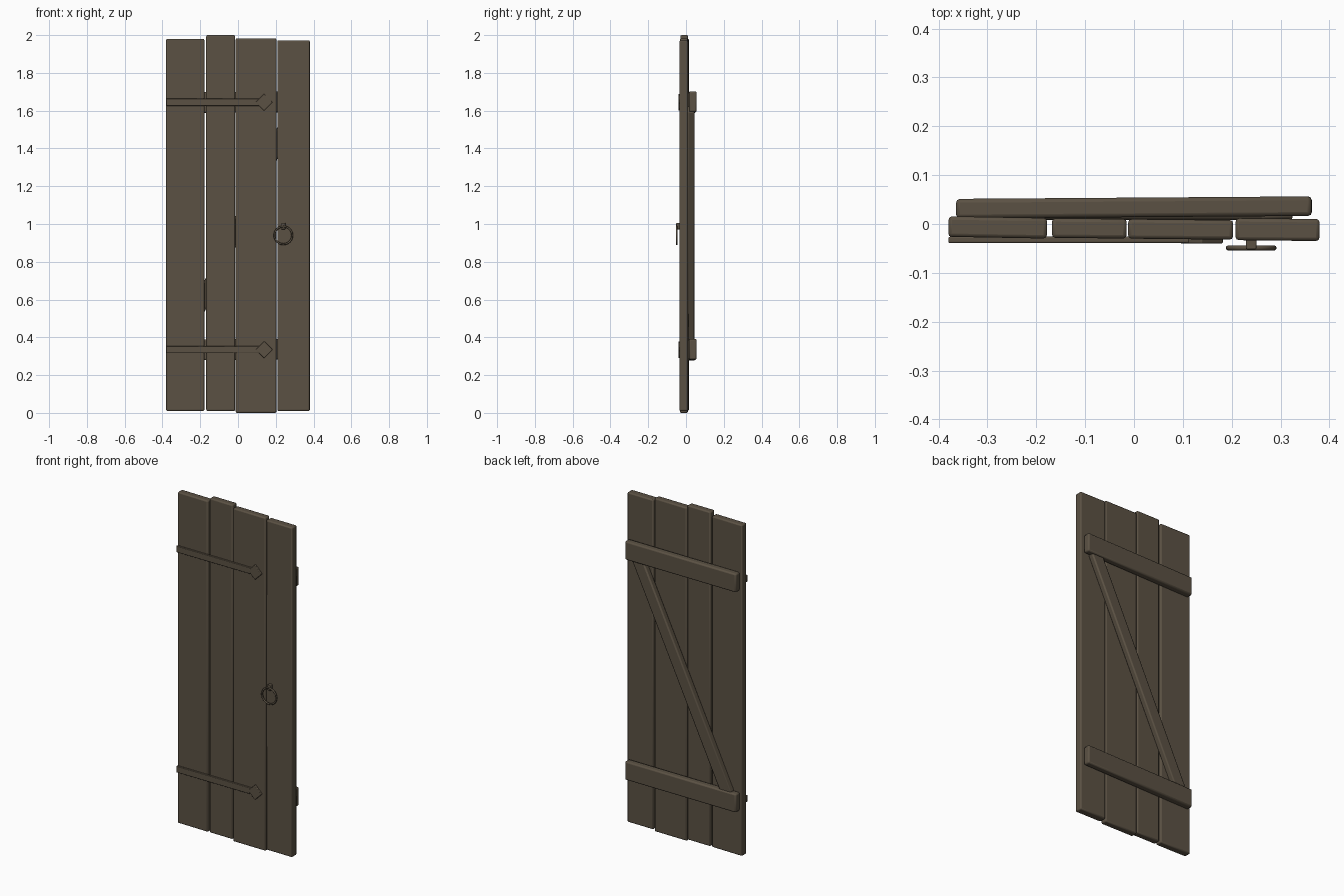
import bpy, math
from mathutils import Matrix, Vector

cube = bpy.data.objects.get("Cube")
if cube:
    bpy.data.objects.remove(cube)

wood = bpy.data.materials.new("weathered brown")
wood.use_nodes = True
COLOUR = (0.105, 0.083, 0.057, 1)
wood.diffuse_color = COLOUR
bsdf = wood.node_tree.nodes["Principled BSDF"]
bsdf.inputs["Base Color"].default_value = COLOUR
bsdf.inputs["Roughness"].default_value = 0.9


def finish(obj, name, bevel=0, angle=60):
    obj.name = name
    obj.data.materials.append(wood)
    if bevel:
        mod = obj.modifiers.new("Bevel", 'BEVEL')
        mod.width = bevel
        mod.segments = 2
    bpy.ops.object.shade_smooth_by_angle(angle=math.radians(angle))
    return obj


def box(name, low, high, bevel, yaw=0, pitch=0):
    """Bevelled board between two corners, turned about its centre."""
    low, high = Vector(low), Vector(high)
    bpy.ops.mesh.primitive_cube_add(size=1, location=(low + high) / 2)
    obj = bpy.context.object
    obj.data.transform(Matrix.Diagonal((*(high - low), 1)))
    obj.rotation_euler = (0, math.radians(pitch), math.radians(yaw))
    return finish(obj, name, bevel)


# Upright planks: left edge, right edge, bottom, top, front, back, yaw
planks = [
    (-0.38, -0.178, 0.01, 1.98, -0.028, 0.014, -1),
    (-0.168, -0.015, 0.01, 2.0, -0.029, 0.011, -0.6),
    (-0.012, 0.203, 0.0, 1.983, -0.031, 0.009, -0.6),
    (0.208, 0.38, 0.01, 1.972, -0.034, 0.011, -0.6),
]
for i, (x0, x1, z0, z1, y0, y1, yaw) in enumerate(planks):
    box(f"plank_{i + 1}", (x0, y0, z0), (x1, y1, z1), 0.007, yaw)

# Cross battens on the back
for name, z in (("upper_batten", 1.645), ("lower_batten", 0.335)):
    box(name, (-0.364, 0.014, z - 0.055), (0.364, 0.054, z + 0.055), 0.008, 0.4, -0.4)

# Diagonal brace between the battens
top, bottom = Vector((0.295, 0, 1.61)), Vector((-0.295, 0, 0.37))
span, mid = top - bottom, (top + bottom) / 2
half = span.length / 2
box("diagonal_brace", (mid.x - 0.036, 0.008, mid.z - half),
    (mid.x + 0.036, 0.044, mid.z + half), 0.007,
    pitch=math.degrees(math.atan2(span.x, span.z)))

# Hinge straps with diamond tips
for name, z in (("upper", 1.645), ("lower", 0.335)):
    box(name + "_hinge_strap", (-0.38, -0.039, z - 0.019), (0.125, -0.026, z + 0.019), 0.003)
    side = 0.032
    box(name + "_hinge_tip", (0.138 - side, -0.040, z - side),
        (0.138 + side, -0.027, z + side), 0.003, pitch=45)

# Ring handle and its staple
bpy.ops.mesh.primitive_torus_add(
    major_segments=32, minor_segments=10, major_radius=0.047, minor_radius=0.005,
    location=(0.24, -0.049, 0.94), rotation=(math.pi / 2, 0, 0))
finish(bpy.context.object, "ring_handle")
box("ring_staple", (0.229, -0.052, 0.972), (0.251, -0.028, 1.006), 0.003)
